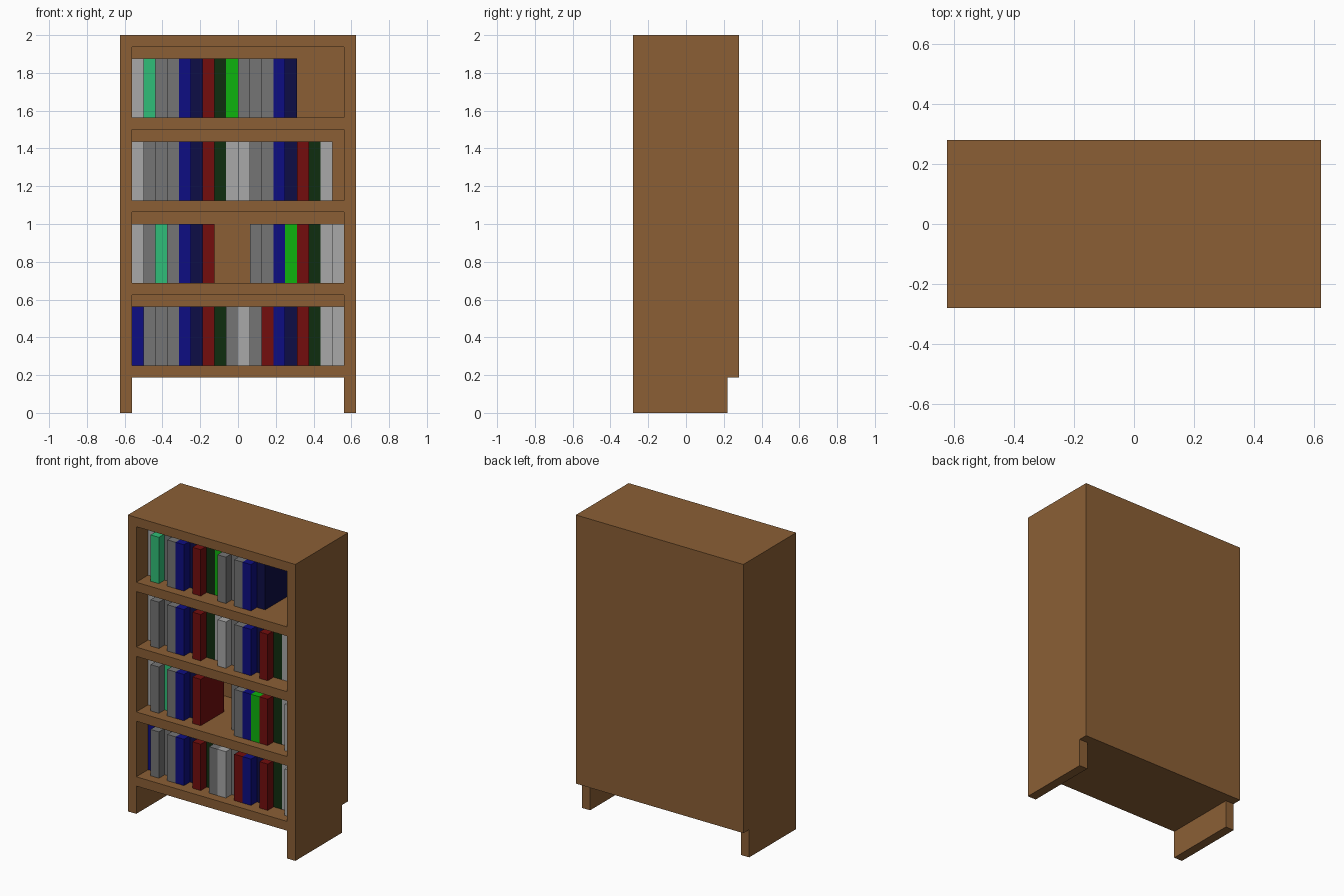
import bpy, bmesh

if "Cube" in bpy.data.objects:
    bpy.data.objects.remove(bpy.data.objects["Cube"], do_unlink=True)

U = 1 / 16                    # board thickness, the module of the whole piece
WIDE, DEEP, TALL = 20, 9, 32  # overall size in modules
LEG = 3                       # height of the open base


def material(name, rgb):
    """Flat material from display (sRGB) values."""
    linear = [((c / 255 + 0.055) / 1.055) ** 2.4 if c > 10 else c / 3295 for c in rgb]
    mat = bpy.data.materials.new(name)
    mat.use_nodes = True
    mat.diffuse_color = (*linear, 1)
    mat.node_tree.nodes["Principled BSDF"].inputs["Base Color"].default_value = (*linear, 1)
    return mat


def prism(name, profile, x0, x1, mat):
    """Extrude a (y, z) outline along x; all sizes in modules."""
    bm = bmesh.new()
    place = lambda x, y, z: ((x - WIDE / 2) * U, (y - DEEP / 2) * U, z * U)
    face = bm.faces.new([bm.verts.new(place(x0, y, z)) for y, z in profile])
    side = bmesh.ops.extrude_face_region(bm, geom=[face])["geom"]
    verts = [v for v in side if isinstance(v, bmesh.types.BMVert)]
    bmesh.ops.translate(bm, verts=verts, vec=((x1 - x0) * U, 0, 0))
    bmesh.ops.recalc_face_normals(bm, faces=bm.faces)
    mesh = bpy.data.meshes.new(name)
    bm.to_mesh(mesh)
    bm.free()
    mesh.materials.append(mat)
    obj = bpy.data.objects.new(name, mesh)
    bpy.context.collection.objects.link(obj)
    return obj


def box(name, x, y, z, mat):
    outline = [(y[0], z[0]), (y[1], z[0]), (y[1], z[1]), (y[0], z[1])]
    return prism(name, outline, x[0], x[1], mat)


wood = material("wood", (139, 95, 53))
covers = {
    "l": material("light grey", (169, 169, 169)),
    "g": material("grey", (117, 117, 117)),
    "b": material("blue", (13, 13, 130)),
    "n": material("navy", (13, 13, 70)),
    "r": material("dark red", (115, 13, 13)),
    "d": material("dark green", (15, 45, 15)),
    "v": material("bright green", (13, 180, 13)),
    "t": material("teal", (48, 190, 120)),
}

# Side panels, notched at the back of the feet
side = [(0, 0), (DEEP - 1, 0), (DEEP - 1, LEG), (DEEP, LEG), (DEEP, TALL), (0, TALL)]
prism("right_side_panel", side, 0, 1, wood)
prism("left_side_panel", side, WIDE - 1, WIDE, wood)

# Back board, shelves and top board
inner = (1, WIDE - 1)
box("back_board", inner, (DEEP - 1, DEEP), (LEG, TALL), wood)
for i in range(5):
    z = LEG + 7 * i
    name = "top_board" if i == 4 else f"shelf_{i + 1}"
    box(name, inner, (0, DEEP - 1), (z, z + 1), wood)

# Books, lowest shelf first: one letter per slot gives the cover colour,
# a capital stands one module further forward, a dot is a gap
rows = [
    "bGgGBnRdGLgRBnRdlL",
    "lGtGBnR...gGBVRdlL",
    "lGgGBnRdlLgGBnRdl",
    "lTgGBnRdvGgGBn",
]
for shelf, row in enumerate(rows):
    z = LEG + 1 + 7 * shelf
    for slot, code in enumerate(row):
        if code == ".":
            continue
        front = 1 if code.isupper() else 2
        box(f"book_{shelf + 1}_{slot + 1}", (slot + 1, slot + 2),
            (front, front + 4), (z, z + 5), covers[code.lower()])
